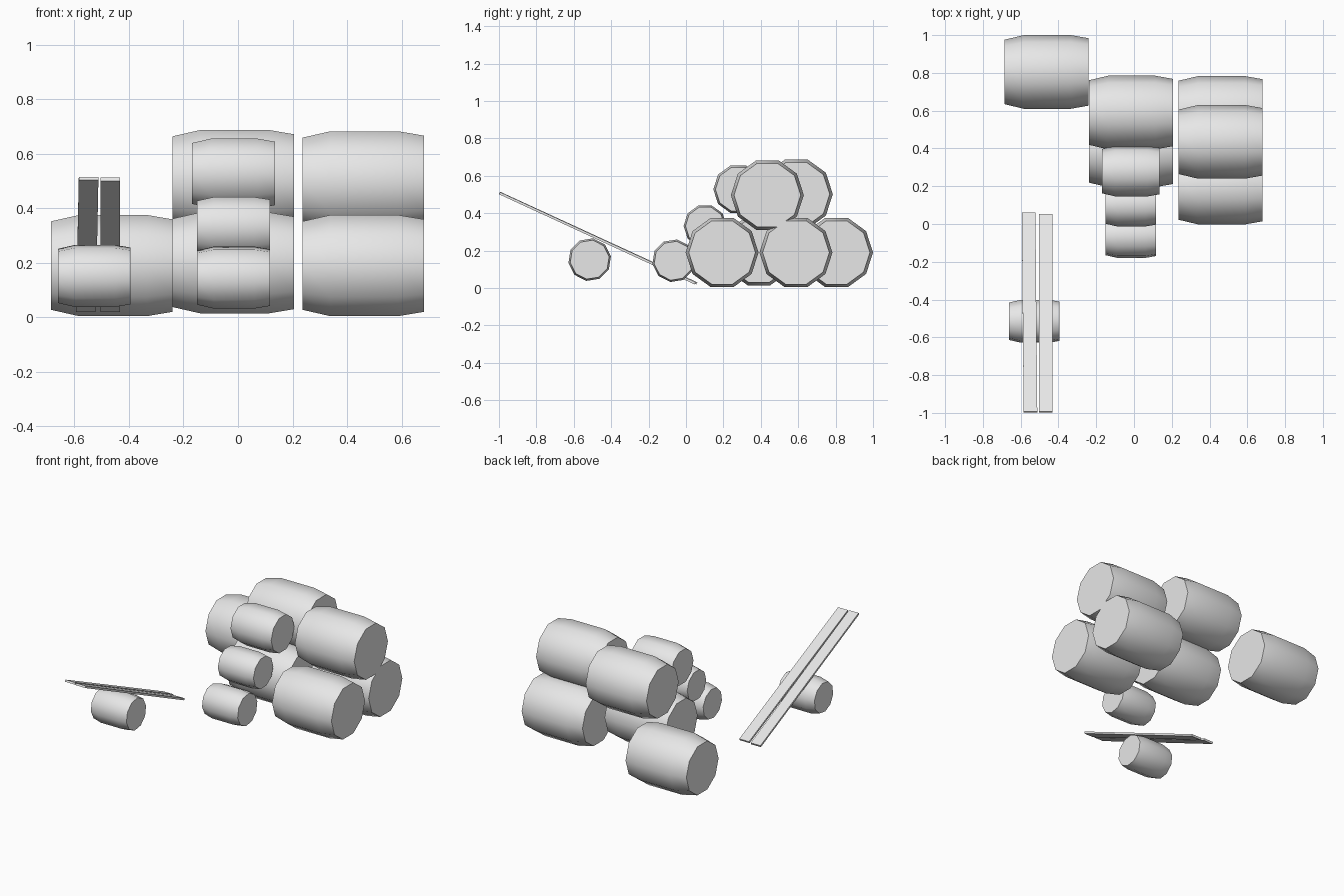
import bpy, bmesh, math
from mathutils import Vector

if "Cube" in bpy.data.objects:
    bpy.data.objects.remove(bpy.data.objects["Cube"])

grey = bpy.data.materials.new("light_grey")
grey.diffuse_color = (0.8, 0.8, 0.8, 1)
grey.use_nodes = True
grey.node_tree.nodes["Principled BSDF"].inputs["Base Color"].default_value = grey.diffuse_color

SIDES = 10
# barrel profile: (fraction of length, fraction of radius)
PROFILE = [(-0.5, 0.875), (-0.27, 1.0), (0.29, 1.0), (0.5, 0.915)]


def finish(bm, name):
    bmesh.ops.recalc_face_normals(bm, faces=bm.faces)
    mesh = bpy.data.meshes.new(name)
    bm.to_mesh(mesh)
    bm.free()
    mesh.materials.append(grey)
    obj = bpy.data.objects.new(name, mesh)
    bpy.context.collection.objects.link(obj)
    return obj


def barrel(name, center, length, radius, turn=0):
    """Ten-sided barrel lying along x."""
    bm = bmesh.new()
    rings = []
    for along, swell in PROFILE:
        ring = []
        for i in range(SIDES):
            a = math.tau * i / SIDES + math.radians(turn)
            r = radius * swell
            ring.append(bm.verts.new((along * length, r * math.cos(a), r * math.sin(a))))
        rings.append(ring)
    for lower, upper in zip(rings, rings[1:]):
        for i in range(SIDES):
            j = (i + 1) % SIDES
            bm.faces.new((lower[i], lower[j], upper[j], upper[i]))
    bm.faces.new(rings[0])
    bm.faces.new(rings[-1])
    obj = finish(bm, name)
    obj.location = center
    # smooth staves, sharp lids
    bpy.ops.object.select_all(action='DESELECT')
    obj.select_set(True)
    bpy.context.view_layer.objects.active = obj
    bpy.ops.object.shade_smooth_by_angle(angle=math.radians(45))


def plank(name, low, high, width, thick):
    """Thin board running between two points."""
    low, high = Vector(low), Vector(high)
    run = (high - low).normalized()
    side = Vector((1, 0, 0))
    side = (side - run * side.dot(run)).normalized() * width / 2
    up = run.cross(side).normalized() * thick / 2
    bm = bmesh.new()
    ends = [[bm.verts.new(p + side * s + up * u)
             for s, u in ((-1, -1), (1, -1), (1, 1), (-1, 1))] for p in (low, high)]
    for i in range(4):
        j = (i + 1) % 4
        bm.faces.new((ends[0][i], ends[0][j], ends[1][j], ends[1][i]))
    bm.faces.new(ends[0])
    bm.faces.new(ends[1])
    finish(bm, name)


# large barrels
for name, center in [
    ("large_barrel_loose", (-0.463, 0.805, 0.19)),
    ("large_barrel_middle_lower", (-0.017, 0.39, 0.20)),
    ("large_barrel_middle_upper", (-0.017, 0.59, 0.502)),
    ("large_barrel_right_front", (0.459, 0.193, 0.19)),
    ("large_barrel_right_back", (0.459, 0.588, 0.19)),
    ("large_barrel_right_upper", (0.459, 0.435, 0.497)),
]:
    barrel(name, center, 0.445, 0.195)

# small barrels
barrel("small_barrel_under_planks", (-0.527, -0.515, 0.152), 0.267, 0.115, 9)
barrel("small_barrel_low", (-0.017, -0.066, 0.146), 0.267, 0.115, 9)
barrel("small_barrel_mid", (-0.017, 0.102, 0.332), 0.267, 0.115)
barrel("medium_barrel_high", (-0.017, 0.28, 0.528), 0.305, 0.134)

# sloping planks
plank("plank_left", (-0.558, 0.058, 0.025), (-0.548, -0.996, 0.509), 0.072, 0.013)
plank("plank_right", (-0.468, 0.05, 0.025), (-0.468, -0.996, 0.507), 0.072, 0.013)
